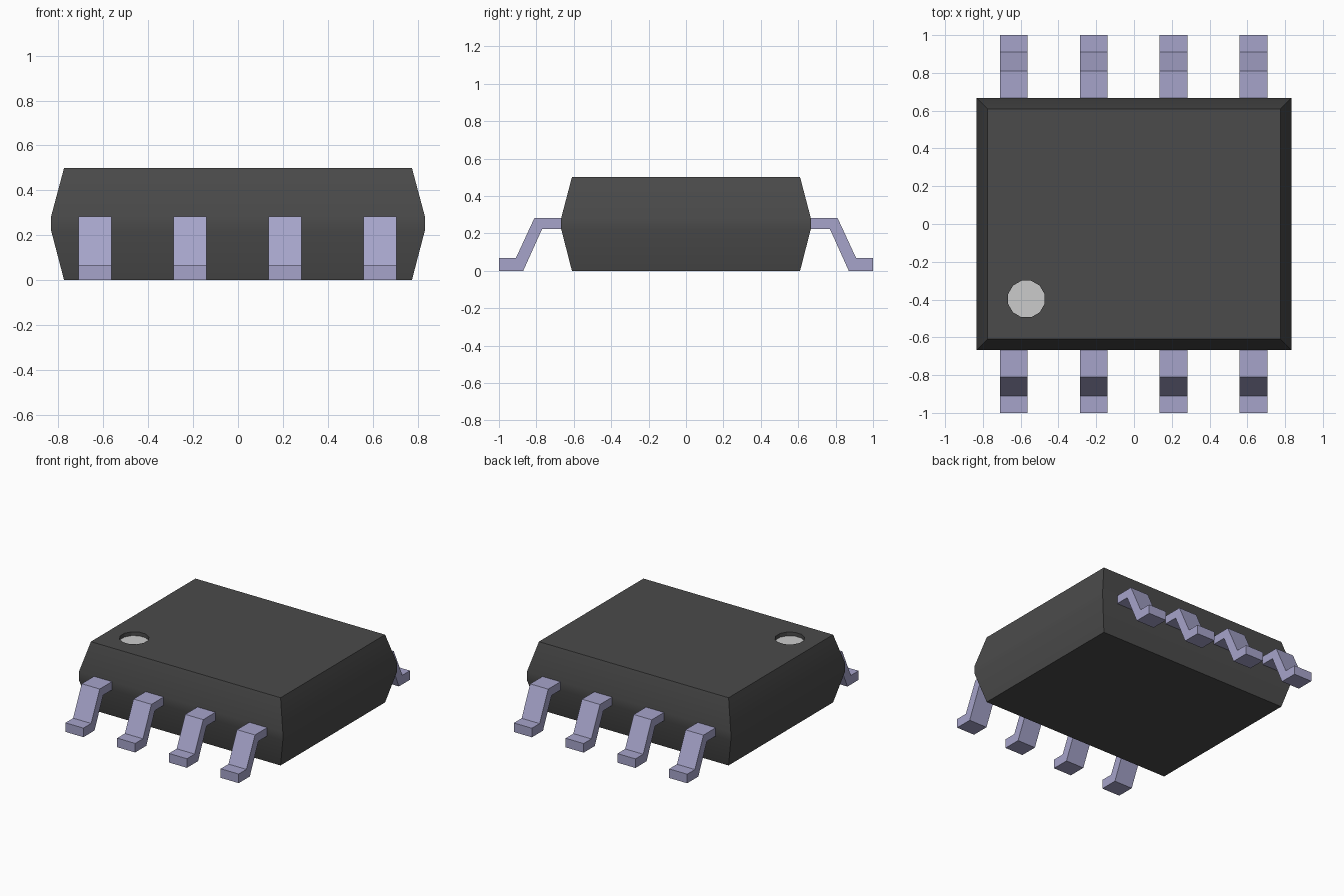
import bpy
import bmesh
import math

cube = bpy.data.objects.get("Cube")
if cube:
    bpy.data.objects.remove(cube, do_unlink=True)


def material(name, rgb):
    mat = bpy.data.materials.new(name)
    mat.use_nodes = True
    mat.diffuse_color = (*rgb, 1)
    mat.node_tree.nodes["Principled BSDF"].inputs["Base Color"].default_value = (*rgb, 1)
    return mat


body_black = material("body_black", (0.07, 0.07, 0.07))
lead_metal = material("lead_metal", (0.38, 0.37, 0.59))
dot_grey = material("dot_grey", (0.6, 0.6, 0.6))


def finish(bm, name, mat):
    bmesh.ops.recalc_face_normals(bm, faces=bm.faces)
    mesh = bpy.data.meshes.new(name)
    bm.to_mesh(mesh)
    bm.free()
    mesh.materials.append(mat)
    obj = bpy.data.objects.new(name, mesh)
    bpy.context.collection.objects.link(obj)
    return obj


def loft_body(sections):
    """Stack rectangles (half x, half y, z) into a closed solid."""
    bm = bmesh.new()
    rings = [[bm.verts.new((sx * hx, sy * hy, z))
              for sx, sy in ((-1, -1), (1, -1), (1, 1), (-1, 1))]
             for hx, hy, z in sections]
    for low, high in zip(rings, rings[1:]):
        for i in range(4):
            j = (i + 1) % 4
            bm.faces.new((low[i], low[j], high[j], high[i]))
    bm.faces.new(rings[0][::-1])
    bm.faces.new(rings[-1])
    return finish(bm, "body", body_black)


def disc(name, z_low, z_high, mat):
    """Twelve-sided disc at the marker corner."""
    bm = bmesh.new()
    ring = []
    for i in range(12):
        a = math.radians(30 * i + 15)
        ring.append(bm.verts.new((-0.57 + 0.1 * math.cos(a), -0.397 + 0.1 * math.sin(a), z_low)))
    face = bm.faces.new(ring)
    up = bmesh.ops.extrude_face_region(bm, geom=[face])["geom"]
    bmesh.ops.translate(bm, vec=(0, 0, z_high - z_low),
                        verts=[v for v in up if isinstance(v, bmesh.types.BMVert)])
    return finish(bm, name, mat)


# Body with sloped sides and a round marker recess
TOP, DEPTH = 0.5, 0.03
body = loft_body([(0.775, 0.61, 0), (0.833, 0.667, 0.222),
                  (0.833, 0.667, 0.283), (0.775, 0.61, TOP)])
cutter = disc("recess_cutter", TOP - DEPTH, TOP + 0.1, body_black)
cutter.hide_render = True
cut = body.modifiers.new("recess", "BOOLEAN")
cut.operation = "DIFFERENCE"
cut.solver = "EXACT"
cut.object = cutter
bpy.ops.object.select_all(action="DESELECT")
bpy.context.view_layer.objects.active = body
body.select_set(True)
bpy.ops.object.modifier_apply(modifier=cut.name)
bpy.data.objects.remove(cutter, do_unlink=True)
bpy.ops.object.shade_smooth_by_angle(angle=math.radians(25))

# Marker dot on the floor of the recess
disc("marker_dot", TOP - DEPTH, TOP - DEPTH + 0.002, dot_grey)

# Bent leads: side profile (distance from centre, height) extruded across
PROFILE = [(0.66, 0.283), (0.81, 0.283), (0.91, 0.067), (1, 0.067),
           (1, 0), (0.87, 0), (0.77, 0.222), (0.66, 0.222)]
LEAD_WIDTH, PITCH = 0.147, 0.423


def lead(name, x, side):
    bm = bmesh.new()
    face = bm.faces.new([bm.verts.new((x - LEAD_WIDTH / 2, side * y, z)) for y, z in PROFILE])
    ext = bmesh.ops.extrude_face_region(bm, geom=[face])["geom"]
    bmesh.ops.translate(bm, vec=(LEAD_WIDTH, 0, 0),
                        verts=[v for v in ext if isinstance(v, bmesh.types.BMVert)])
    return finish(bm, name, lead_metal)


for side, label in ((-1, "front"), (1, "back")):
    for i in range(4):
        lead(f"{label}_lead_{i + 1}", (i - 1.5) * PITCH - 0.002, side)
